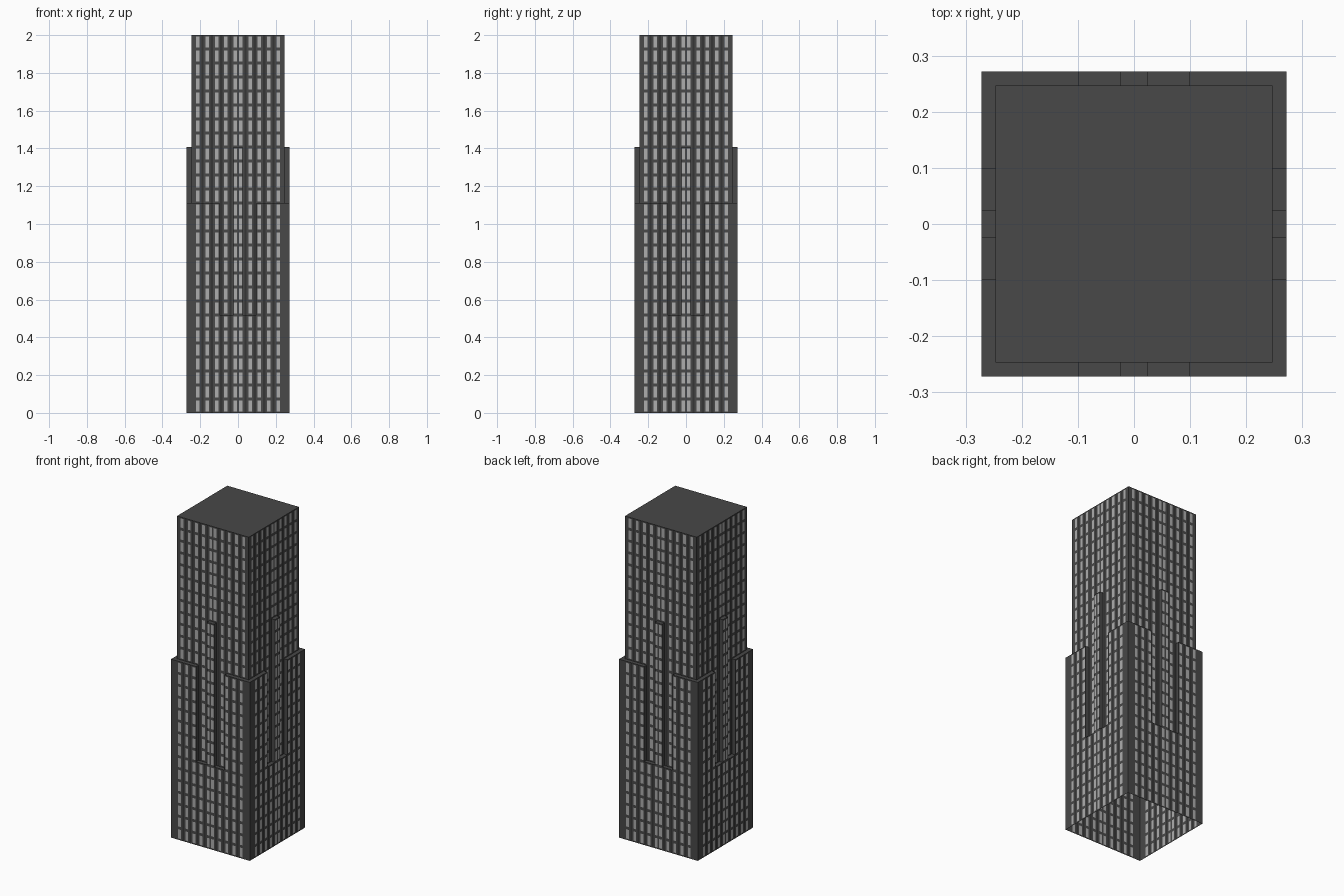
import bpy, bmesh, math
from mathutils import Matrix, Vector

cube = bpy.data.objects.get("Cube")
if cube:
    bpy.data.objects.remove(cube, do_unlink=True)

U = 2 / 81            # building module
FLOOR = 3             # modules per storey
CORE, BASE = 10, 11   # half widths in modules


def material(name, value):
    m = bpy.data.materials.new(name)
    m.use_nodes = True
    col = (value, value, value, 1)
    m.diffuse_color = col
    bsdf = m.node_tree.nodes["Principled BSDF"]
    bsdf.inputs["Base Color"].default_value = col
    bsdf.inputs["Roughness"].default_value = 0.9
    return m


MATS = [material("wall grey", 0.065), material("window light grey", 0.42),
        material("pier dark grey", 0.035)]
WALL, WINDOW, PIER = range(3)


def quad(bm, corners, mat=WALL):
    f = bm.faces.new([bm.verts.new(Vector(c) * U) for c in corners])
    f.material_index = mat


# Window and pier bands across one facade: (start, end, material)
BANDS = []
for k in range(5):
    for centre, half, mat in ((0.6 + 2 * k, 0.375, WINDOW), (1.6 + 2 * k, 0.25, PIER)):
        if centre < 9:
            BANDS += [(centre - half, centre + half, mat), (-centre - half, -centre + half, mat)]
BANDS.sort()


def panel(bm, x0, x1, f0, f1, d):
    """Front facing wall sheet with windows cut in as faces."""
    z0, z1 = f0 * FLOOR, f1 * FLOOR

    def sheet(a, b, lo, hi, mat=WALL):
        if b - a > 1e-4:
            quad(bm, [(a, -d, lo), (b, -d, lo), (b, -d, hi), (a, -d, hi)], mat)

    x = x0
    for a, b, mat in BANDS:
        if a < x0 or b > x1:
            continue
        sheet(x, a, z0, z1)
        if mat == PIER:
            sheet(a, b, z0, z1, PIER)
        else:
            for f in range(f0, f1):
                z = f * FLOOR
                sheet(a, b, z, z + 0.35)
                sheet(a, b, z + 0.35, z + 2.65, WINDOW)
                sheet(a, b, z + 2.65, z + FLOOR)
        x = b
    sheet(x, x1, z0, z1)


def ledge(bm, x0, x1, f):
    z = f * FLOOR
    quad(bm, [(x0, -BASE, z), (x1, -BASE, z), (x1, -CORE, z), (x0, -CORE, z)])


def cheek(bm, x, f0, f1, faces_right):
    z0, z1 = f0 * FLOOR, f1 * FLOOR
    pts = [(x, -BASE, z0), (x, -CORE, z0), (x, -CORE, z1), (x, -BASE, z1)]
    quad(bm, pts if faces_right else pts[::-1])


def finish(name, bm, sides=4):
    """Repeat the front part around the tower and make an object."""
    bmesh.ops.remove_doubles(bm, verts=bm.verts[:], dist=1e-6)
    source = bm.verts[:] + bm.edges[:] + bm.faces[:]
    for i in range(1, sides):
        copy = bmesh.ops.duplicate(bm, geom=source)["geom"]
        bmesh.ops.rotate(bm, verts=[v for v in copy if isinstance(v, bmesh.types.BMVert)],
                         cent=(0, 0, 0), matrix=Matrix.Rotation(i * math.pi / 2, 3, "Z"))
    mesh = bpy.data.meshes.new(name)
    bm.to_mesh(mesh)
    bm.free()
    for m in MATS:
        mesh.materials.append(m)
    bpy.context.collection.objects.link(bpy.data.objects.new(name, mesh))


# Storeys where the notches start, the base ends, the strips end, the roof sits
NOTCH, SHOULDER, STRIP, ROOF = 7, 15, 19, 27

# Lower block: full width at the bottom, notched around the centre above
bm = bmesh.new()
panel(bm, -4, 4, 0, NOTCH, BASE)
for x0, x1 in ((-11, -4), (4, 11)):
    panel(bm, x0, x1, 0, SHOULDER, BASE)
ledge(bm, 4, 11, SHOULDER)
ledge(bm, -10, -4, SHOULDER)
for x0, x1 in ((-4, -1), (1, 4)):
    ledge(bm, x0, x1, NOTCH)
cheek(bm, -4, NOTCH, SHOULDER, True)
cheek(bm, 4, NOTCH, SHOULDER, False)
finish("base_walls", bm)

# Central projecting strip on every side
bm = bmesh.new()
panel(bm, -1, 1, NOTCH, STRIP, BASE)
cheek(bm, -1, NOTCH, STRIP, False)
cheek(bm, 1, NOTCH, STRIP, True)
ledge(bm, -1, 1, STRIP)
finish("centre_strips", bm)

# Upper shaft, reaching down inside the notches
bm = bmesh.new()
panel(bm, -10, 10, STRIP, ROOF, CORE)
for s0, s1, f in ((-10, -4, SHOULDER), (4, 10, SHOULDER), (-4, -1, NOTCH), (1, 4, NOTCH)):
    panel(bm, s0, s1, f, STRIP, CORE)
finish("upper_shaft", bm)

# Flat roof
bm = bmesh.new()
z = ROOF * FLOOR
quad(bm, [(-CORE, -CORE, z), (CORE, -CORE, z), (CORE, CORE, z), (-CORE, CORE, z)])
finish("roof", bm, 1)
